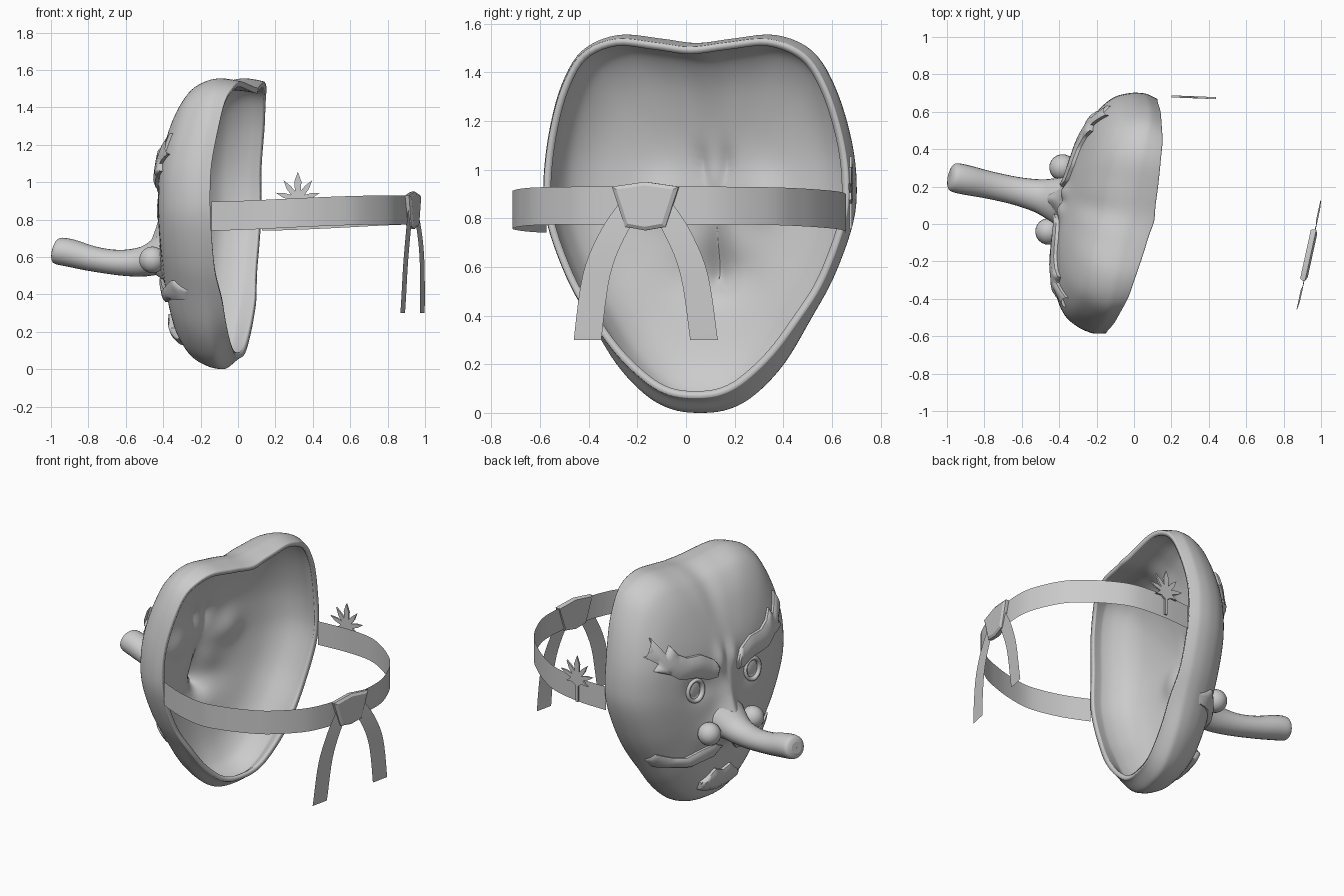
import bpy, bmesh, math
from math import sin, cos, pi, exp
from mathutils import Vector
from mathutils.bvhtree import BVHTree

if "Cube" in bpy.data.objects:
    bpy.data.objects.remove(bpy.data.objects["Cube"])

C, S, MID = 0.977, 0.214, 0.038   # slight yaw of the mask, symmetry plane offset


def W(x, o, z):
    """Mask space (depth, sideways offset, height) to world."""
    y = o + MID
    return Vector((x * C + y * S, -x * S + y * C, z))


BACK = Vector((C, -S, 0))


def smooth(t):
    t = min(max(t, 0), 1)
    return t * t * (3 - 2 * t)


def spline(pts, n, closed=False):
    pts = [Vector(p) for p in pts]
    k = len(pts)
    get = lambda i: pts[i % k] if closed else pts[min(max(i, 0), k - 1)]
    out = []
    for i in range(k if closed else k - 1):
        a, b, c, d = (get(i + j) for j in (-1, 0, 1, 2))
        for q in range(n):
            t = q / n
            out.append(0.5 * (2 * b + (c - a) * t + (2 * a - 5 * b + 4 * c - d) * t * t
                              + (3 * b - a - 3 * c + d) * t ** 3))
    return out if closed else out + [pts[-1]]


def finish(bm, name, angle=40, thick=0, offset=0):
    me = bpy.data.meshes.new(name)
    bm.to_mesh(me)
    bm.free()
    ob = bpy.data.objects.new(name, me)
    bpy.context.collection.objects.link(ob)
    bpy.ops.object.select_all(action='DESELECT')
    ob.select_set(True)
    bpy.context.view_layer.objects.active = ob
    bpy.ops.object.shade_smooth_by_angle(angle=math.radians(angle))
    if thick:
        m = ob.modifiers.new("thickness", 'SOLIDIFY')
        m.thickness, m.offset = thick, offset
    return ob


def loft(rings, wrap=True, loop=False, caps=False):
    bm = bmesh.new()
    vs = [[bm.verts.new(p) for p in r] for r in rings]
    n = len(vs[0])
    for i in range(len(vs) if loop else len(vs) - 1):
        a, b = vs[i], vs[(i + 1) % len(vs)]
        for j in range(n if wrap else n - 1):
            k = (j + 1) % n
            bm.faces.new((a[j], a[k], b[k], b[j]))
    if caps:
        bm.faces.new(vs[0])
        bm.faces.new(vs[-1])
    bmesh.ops.recalc_face_normals(bm, faces=bm.faces)
    return bm


# Mask shell: outline scaled along a depth profile, then sculpted
half = [(0, 1.52), (.15, 1.538), (.33, 1.553), (.48, 1.49), (.57, 1.35), (.63, 1.15), (.655, .95),
        (.64, .78), (.56, .56), (.46, .38), (.35, .2), (.23, .075), (.12, .015), (0, 0)]
outline = spline(half + [(-o, z) for o, z in half[-2:0:-1]], 5, True)
profile = spline([(.978, 0), (.994, -.05), (1, -.1), (.976, -.175), (.905, -.258), (.75, -.328),
                  (.5, -.375), (.25, -.397), (.01, -.4)], 5)


def sculpt(o, z):
    a = abs(o)
    d = .05 * smooth((z - 1) / .5)
    d += .012 * exp(-(o / .06) ** 2) * smooth((z - 1.15) / .3)
    d -= .07 * exp(-(o / .06) ** 2) * smooth((1 - z) / .35) * smooth((z - .45) / .1)
    d -= .05 * exp(-(o / .16) ** 2 - ((z - .58) / .1) ** 2)
    d += .03 * exp(-((a - .21) / .09) ** 2 - ((z - .88) / .09) ** 2)
    d -= .025 * exp(-((a - .05) / .04) ** 2 - ((z - 1.02) / .08) ** 2)
    return d


rings = []
for s, x in profile:
    ring = []
    for p in outline:   # the rim curls in at the chin and reaches back at the top
        near = smooth((x + .1) / .1)
        k = s - .055 * smooth((.5 - p.y) / .45) * near
        o, z = p.x * k, .8 + (p.y - .8) * k
        dx = .04 * smooth((.55 - abs(o)) / .5) * smooth((z - 1.2) / .25) - .02 * smooth((abs(o) - .4) / .15)
        ring.append(W(x + sculpt(o, z) + dx * near, o, z))
    rings.append(ring)
bm = loft(rings)
bm.verts.ensure_lookup_table()
cap = bm.faces.new(bm.verts[-len(outline):])
bmesh.ops.recalc_face_normals(bm, faces=bm.faces)
if cap.normal.x > 0:
    bmesh.ops.reverse_faces(bm, faces=bm.faces)
tree = BVHTree.FromBMesh(bm)
finish(bm, "mask_shell", 50, .03, -1)


def on_mask(o, z, out=0):
    hit = tree.ray_cast(W(-2, o, z), BACK)[0]
    return (hit or W(-.1, o, z)) - BACK * out


def clip(p, o, z):
    """Keep a part from poking through to the hollow side."""
    q = on_mask(o, z, -.012)
    return q if (p - q).dot(BACK) > 0 else p


def patch(name, pts, height):
    """Raised relief following the mask surface."""
    bm = bmesh.new()
    bm.faces.new([bm.verts.new((0, o, z)) for o, z in pts])
    bmesh.ops.triangulate(bm, faces=bm.faces)
    bmesh.ops.subdivide_edges(bm, edges=bm.edges, cuts=3, use_grid_fill=True)
    bmesh.ops.triangulate(bm, faces=bm.faces)
    edge = {v for v in bm.verts if v.is_boundary}
    rim = [e for e in bm.edges if e.is_boundary]
    for v in bm.verts:
        v.co = on_mask(v.co.y, v.co.z, height * (.6 if v in edge else 1))
    for v in bmesh.ops.extrude_edge_only(bm, edges=rim)['geom']:
        if isinstance(v, bmesh.types.BMVert):
            v.co += BACK * (height * .6 + .004)
    bmesh.ops.recalc_face_normals(bm, faces=bm.faces)
    finish(bm, name, 50)


# Long nose
path = spline([(-.412, .625, .12), (-.46, .605, .102), (-.54, .575, .08), (-.66, .57, .068),
               (-.8, .59, .067), (-.92, .62, .072), (-.985, .632, .071),
               (-1.008, .636, .06), (-1.018, .638, .035)], 4)
rs = []
for x, z, r in path:
    ring = [(x + .25 * r * sin(t) * smooth((-x - .7) / .2), r * 1.1 * cos(t), z + r * sin(t))
            for t in (2 * pi * j / 24 for j in range(24))]
    rs.append([clip(W(*p), p[1], p[2]) for p in ring])
rs[0] = [on_mask(p[1], p[2], -.012) for p in
         ((0, .132 * cos(2 * pi * j / 24), .625 + .12 * sin(2 * pi * j / 24)) for j in range(24))]
finish(loft(rs), "nose", 50)
finish(loft([rs[-1], [sum(rs[-1], Vector()) / 24 + (p - sum(rs[-1], Vector()) / 24) * .05
                      for p in rs[-1]]], caps=False), "nose_tip", 50)

brow = [(.085, .925), (.075, .99), (.11, 1.045), (.2, 1.1), (.3, 1.105), (.36, 1.14), (.4, 1.2),
        (.43, 1.15), (.5, 1.26), (.49, 1.16), (.55, 1.15), (.48, 1.1), (.51, 1.06),
        (.43, 1.03), (.36, .98), (.24, .96), (.15, .92)]
moustache = [(.04, .455), (.1, .485), (.2, .46), (.28, .43), (.35, .44), (.45, .475), (.465, .42),
             (.43, .37), (.34, .375), (.25, .36), (.15, .385), (.09, .395)]
beard = [(0, .27), (.06, .295), (.1, .255), (.15, .22), (.15, .165), (.08, .14), (0, .13)]

for side, m in (("left", 1), ("right", -1)):
    # Brows, moustache halves, nostrils, eyes
    patch(side + "_brow", [(o * m, z) for o, z in brow], .03)
    patch(side + "_moustache", [(o * m, z) for o, z in moustache], .028)
    b = bmesh.new()
    bmesh.ops.create_uvsphere(b, u_segments=20, v_segments=12, radius=.071)
    for v in b.verts:
        x, o, z = v.co.x - .438, v.co.y + .175 * m, v.co.z + .585
        v.co = clip(W(x, o, z), o, z)
    finish(b, side + "_nostril")
    rs = []
    for i in range(28):
        t = 2 * pi * i / 28
        rs.append([on_mask((.232 + (.058 + .013 * cos(a)) * cos(t)) * m,
                           .868 + (.066 + .013 * cos(a)) * sin(t), .016 * sin(a) + .003)
                   for a in (2 * pi * j / 8 for j in range(8))])
    finish(loft(rs, loop=True), side + "_eye_rim", 60)
    b = bmesh.new()
    bmesh.ops.create_uvsphere(b, u_segments=20, v_segments=12, radius=1)
    c = on_mask(.232 * m, .868)
    for v in b.verts:
        v.co = c + W(v.co.x * .013, v.co.y * .046 - MID, v.co.z * .055)
    finish(b, side + "_eyeball")
patch("chin_beard", beard + [(-o, z) for o, z in beard[-2:0:-1]], .035)

# Head strap (thin cloth band)
hp = [(-.015, .628), (.15, .668), (.3, .685), (.4, .68), (.5, .65), (.62, .595), (.76, .5),
      (.885, .33), (.93, .18), (.942, 0)]
strap = spline(hp + [(x, -o) for x, o in hp[-2::-1]], 5)
rs = [[W(p.x, p.y, z + .035 * smooth((p.x + .1) / 1.05)) for z in (.74, .895)] for p in strap]
finish(loft(rs, wrap=False), "head_strap", 60)

# Strap tails
for side, m in (("left", 1), ("right", -1)):
    path = spline([(.04, .88), (.13, .75), (.205, .57), (.245, .3)], 5)
    rs = [[W(.945 + .01 * sin(i / 5), (o + e) * m, z) for e in (-.058, .058)]
          for i, (o, z) in enumerate(path)]
    finish(loft(rs, wrap=False), side + "_strap_tail", 60)

# Knot
knot = [(-.14, .93), (0, .95), (.14, .93), (.085, .765), (0, .75), (-.085, .765)]
rs = [[W(x, o * k, .85 + (z - .85) * k) for o, z in knot]
      for x, k in ((.93, .95), (.943, 1), (.958, 1), (.968, .85))]
finish(loft(rs, caps=True), "strap_knot", 30)

# Leaf ornament on the strap: pointed lobes around a stem
polar = []
for a, r in ((-20, .085), (18, .125), (54, .13)):
    polar += [(a - 17, .045), (a - 9, r * .65), (a, r), (a + 9, r * .65)]
polar += [(72, .05), (79, .1), (90, .15)]
leaf = [(.008, -.15), (.008, -.045)]
leaf += [(r * cos(math.radians(a)), r * sin(math.radians(a))) for a, r in polar]
leaf += [(-x, z) for x, z in leaf[-2::-1]]
rs = [[Vector((.32 + x, y - .04 * x, .905 + z)) for x, z in leaf] for y in (.672, .683)]
finish(loft(rs, caps=True), "leaf_ornament", 30)
